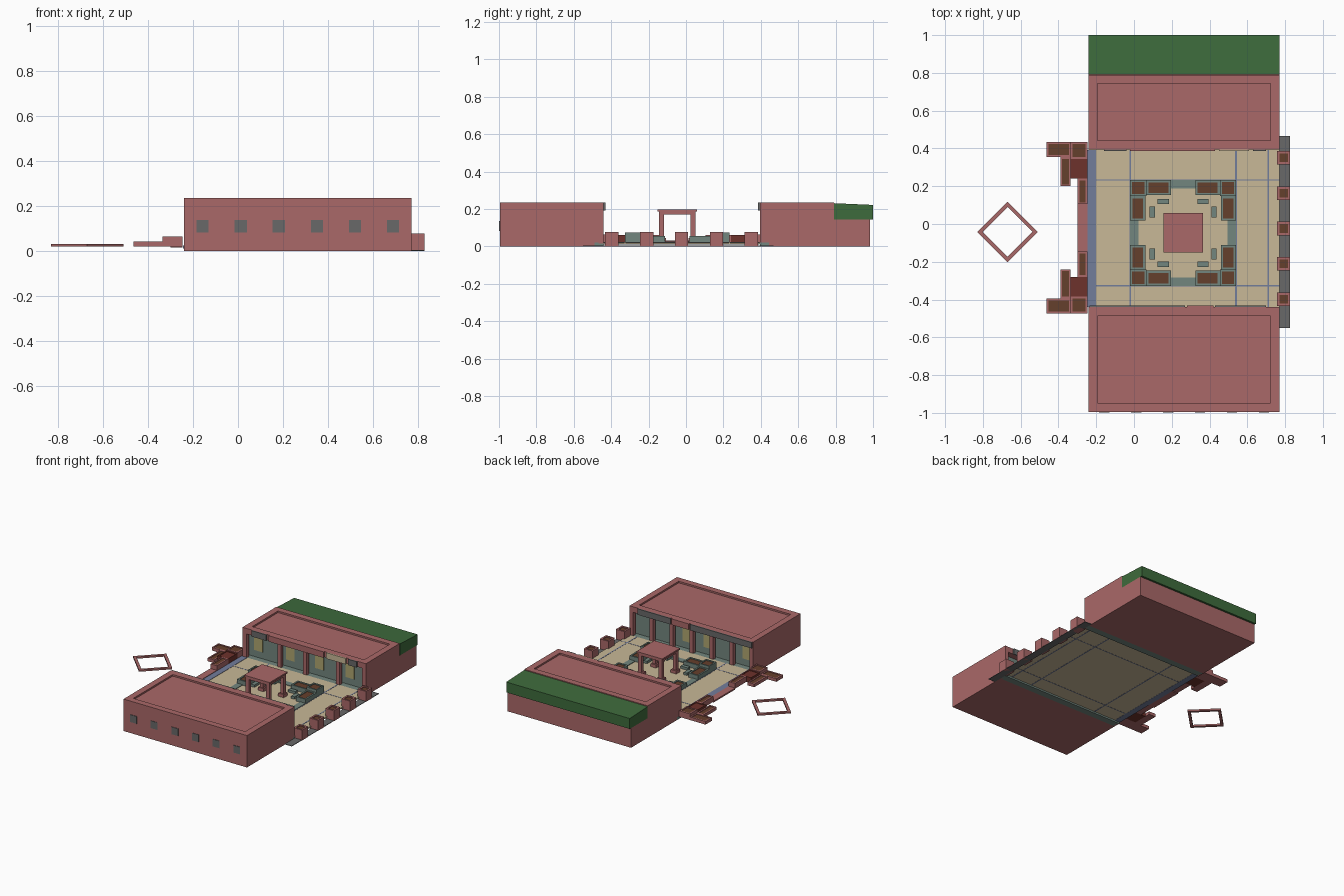
import bpy, bmesh, math
from mathutils import Matrix

if "Cube" in bpy.data.objects:
    bpy.data.objects.remove(bpy.data.objects["Cube"])

def mat(name, c):
    m = bpy.data.materials.new(name)
    m.diffuse_color = (*c, 1)
    m.use_nodes = True
    m.node_tree.nodes["Principled BSDF"].inputs["Base Color"].default_value = m.diffuse_color
    return m

PINK = mat("pink brick", (.40, .14, .14))
TAN = mat("tan paving", (.58, .48, .31))
BROWN = mat("brown soil", (.13, .05, .025))
RED = mat("dark red", (.155, .032, .025))
TEAL = mat("grey teal", (.17, .24, .21))
BLUE = mat("slate blue", (.17, .205, .33))
GREEN = mat("green", (.048, .147, .045))
GREY = mat("grey", (.14, .14, .14))
YELLOW = mat("pale yellow", (.43, .38, .16))

def finish(name, bm, mats):
    me = bpy.data.meshes.new(name)
    bm.to_mesh(me)
    bm.free()
    for m in mats:
        me.materials.append(m)
    ob = bpy.data.objects.new(name, me)
    bpy.context.collection.objects.link(ob)
    return ob

def cube(x0, x1, y0, y1, z0, z1):
    bm = bmesh.new()
    x0, x1 = sorted((x0, x1))
    y0, y1 = sorted((y0, y1))
    bmesh.ops.create_cube(bm, size=1, matrix=Matrix.Translation(
        ((x0+x1)/2, (y0+y1)/2, (z0+z1)/2)) @ Matrix.Diagonal((x1-x0, y1-y0, z1-z0, 1)))
    return bm

def box(name, x0, x1, y0, y1, z0, z1, m):
    return finish(name, cube(x0, x1, y0, y1, z0, z1), [m])

def tray(name, x0, x1, y0, y1, z0, z1, rim, depth, m, fill):
    """Box whose top is inset by rim, sunk by depth and coloured with fill."""
    bm = cube(x0, x1, y0, y1, z0, z1)
    top = max(bm.faces, key=lambda f: f.calc_center_median().z)
    bmesh.ops.inset_region(bm, faces=[top], thickness=rim, use_even_offset=True)
    f = bmesh.ops.extrude_discrete_faces(bm, faces=[top])["faces"][0]
    for v in f.verts:
        v.co.z -= depth
    f.material_index = 1
    return finish(name, bm, [m, fill])

XL, XR = -.24, .77
F = .022                       # paving level
REC = .05                      # arcade depth

# Two long buildings with an arcade facing the court
def building(tag, outer, inner, columns, doors, signs):
    s = 1 if inner > outer else -1
    wall = inner - s*REC
    box(tag + "_body", XL, XR, outer, wall, 0, .2, PINK)
    tray(tag + "_roof", XL, XR, outer, inner, .195, .236, .047, .012, PINK, PINK)
    box(tag + "_arcade_wall", XL+.02, XR-.02, wall, wall+s*.004, .01, .195, TEAL)
    box(tag + "_arcade_floor", XL, XR, wall, inner, 0, .02, TEAL)
    for x in (XL, XR-.012):
        box(tag + "_end_wall", x, x+.012, wall, inner, 0, .2, PINK)
    for x in columns:
        box(tag + "_column", x-.014, x+.014, inner-s*.028, inner, .015, .2, PINK)
    for x in doors:
        box(tag + "_door", x-.035, x+.035, wall, wall+s*.008, .07, .175, YELLOW)
    for x0, x1, m in signs:
        box(tag + "_sign", x0, x1, inner, inner+s*.009, .192, .236, m)

building("front_building", -.995, -.44, [XL+.014+.1637*i for i in range(7)],
         [-.16, .16, .33], [(-.235, .27, GREY), (.28, .42, PINK), (.43, .7, GREY)])
building("back_building", .79, .395, [-.22, .06, .27, .54, .75],
         [-.14, .12, .36, .61], [(-.16, -.04, GREY), (-.02, .43, PINK),
                                 (.45, .61, TAN), (.63, .7, GREY)])

# Front windows
for i in range(6):
    x = -.157 + .169*i
    box("front_window", x-.027, x+.027, -.9985, -.99, .083, .137, GREY)

# Rear annex with sloping green upper part
box("annex_base", XL, XR, .79, .985, 0, .145, PINK)
bm = cube(XL, XR, .792, 1, .145, .231)
for v in bm.verts:
    if v.co.y > .9 and v.co.z > .2:
        v.co.z = .222
finish("annex_green_top", bm, [GREEN])

# Court paving with inlaid lines
box("court_floor", XL, XR, -.44, .395, .012, F, TAN)
box("court_blue_band", XL-.005, -.2, -.44, .392, .011, F+.002, BLUE)
for x in (-.02, .54, .71):
    box("paving_line", x-.004, x+.004, -.44, .392, .011, F+.001, BLUE)
for y in (.233, -.327):
    box("paving_line", -.2, XR, y-.003, y+.003, .011, F+.001, BLUE)

# Square garden: planters and benches mirrored round the centre
CX, CY = .26, -.047
for sx in (1, -1):
    for sy in (1, -1):
        def at(a0, a1, b0, b1):
            xs = sorted((CX+sx*a0, CX+sx*a1))
            ys = sorted((CY+sy*b0, CY+sy*b1))
            return (*xs, *ys)
        tray("corner_planter", *at(.195, .28, .195, .28), F, .075, .01, .006, TEAL, BROWN)
        tray("long_planter", *at(.065, .195, .2, .28), F, .055, .012, .005, TEAL, BROWN)
        tray("side_planter", *at(.2, .28, .065, .195), F, .055, .012, .005, TEAL, BROWN)
        box("bench", *at(.15, .178, .082, .14), F, .04, TEAL)
        box("bench", *at(.076, .135, .152, .18), F, .04, TEAL)
        # Pavilion posts with broad feet
        box("pavilion_post", *at(.07, .097, .07, .097), F, .18, PINK)
        box("pavilion_foot", *at(.06, .105, .06, .105), F, .045, PINK)
for s in (1, -1):
    box("garden_strip", CX-.065, CX+.065, CY+s*.235, CY+s*.28, F, F+.004, TEAL)
    box("garden_strip", CX+s*.235, CX+s*.28, CY-.065, CY+.065, F, F+.004, TEAL)
box("pavilion_roof", CX-.098, CX+.098, CY-.098, CY+.098, .17, .188, PINK)
box("pavilion_cap", CX-.105, CX+.105, CY-.105, CY+.105, .186, .197, PINK)

# Right side: grey path and row of planters
box("side_path", XR, .825, -.55, .467, 0, .004, GREY)
for i in range(5):
    y = .35 - .187*i
    tray("path_planter", .757, .827, y-.036, y+.036, 0, .077, .013, .006, PINK, BROWN)

# Left side: stepped planters, mirrored about the entry axis
AY = -.02
for s in (1, -1):
    def step(name, x0, x1, a, b, z, m, fill, rim=.01):
        y0, y1 = sorted((AY+s*a, AY+s*b))
        tray(name, x0, x1, y0, y1, .02, z, rim, .004, m, fill)
    step("low_planter", -.463, -.335, .375, .453, .043, PINK, BROWN)
    step("tall_planter", -.335, -.247, .365, .453, .065, PINK, BROWN)
    step("outer_planter", -.39, -.335, .22, .375, .043, PINK, BROWN)
    step("red_step", -.335, -.247, .26, .365, .06, RED, RED)
    step("inner_planter", -.298, -.247, .125, .26, .06, PINK, BROWN)
box("entry_step", -.3, -.247, AY-.125, AY+.125, .015, .026, PINK)

# Diamond frame
bm = bmesh.new()
rot = [math.pi/2*i for i in range(4)]
rings = [[bm.verts.new((-.669+r*math.cos(a), -.042+r*math.sin(a), z)) for a in rot]
         for r, z in ((.16, .02), (.16, .032), (.132, .032), (.132, .02))]
for k in range(4):
    p, q = rings[k], rings[(k+1) % 4]
    for i in range(4):
        j = (i+1) % 4
        bm.faces.new((p[i], p[j], q[j], q[i]))
bmesh.ops.recalc_face_normals(bm, faces=bm.faces[:])
finish("diamond_frame", bm, [PINK])
